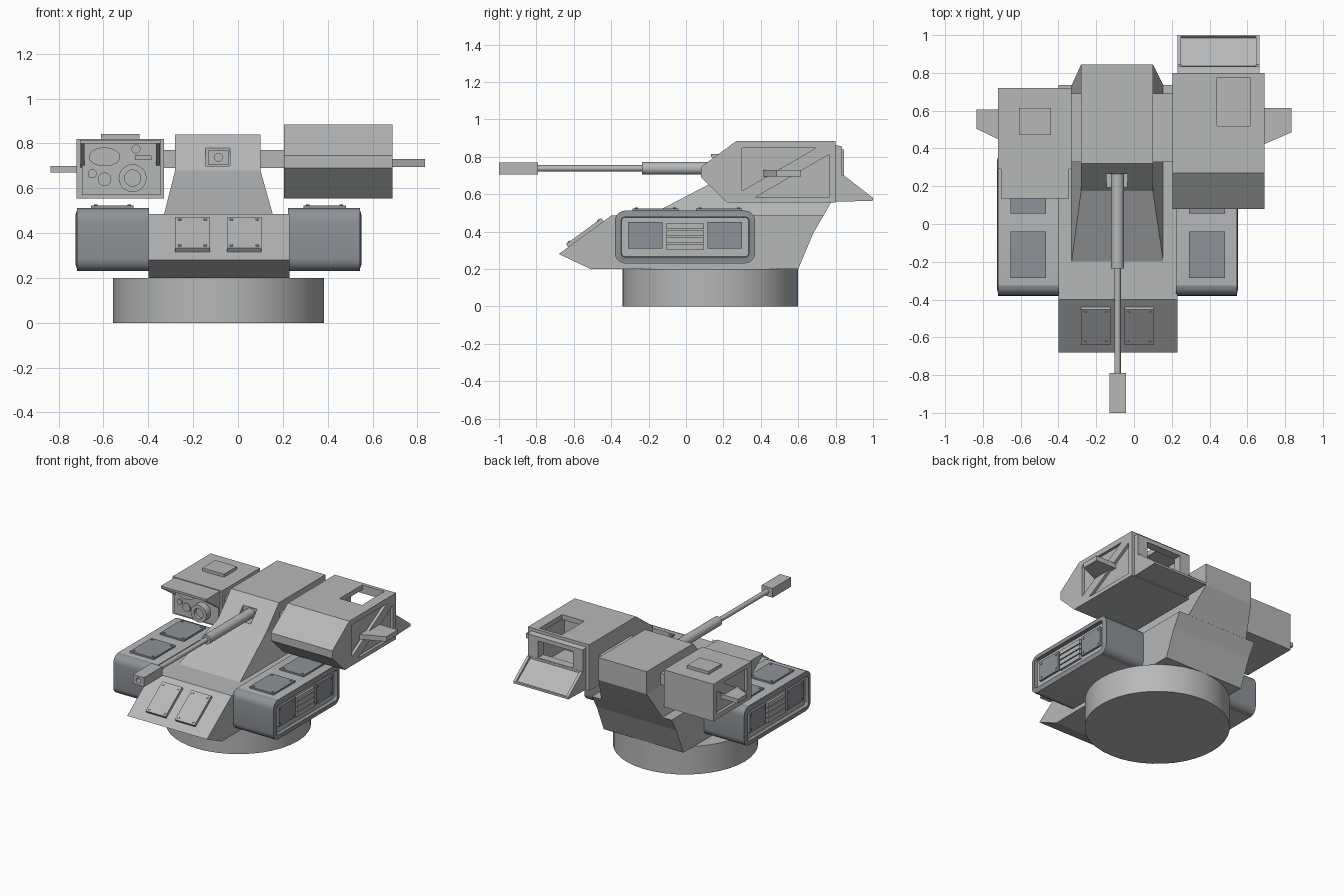
import bpy, bmesh, math
from mathutils import Matrix, Vector

cube = bpy.data.objects.get("Cube")
if cube:
    bpy.data.objects.remove(cube, do_unlink=True)

CX = -0.087  # hull centreline


def material(name, rgb):
    m = bpy.data.materials.new(name)
    m.use_nodes = True
    m.diffuse_color = (*rgb, 1)
    m.node_tree.nodes["Principled BSDF"].inputs["Base Color"].default_value = (*rgb, 1)
    return m


LIGHT = material("light grey", (0.47, 0.48, 0.485))
BLUE = material("blue grey", (0.27, 0.285, 0.31))


def finish(name, bm, mat=LIGHT):
    bmesh.ops.recalc_face_normals(bm, faces=bm.faces)
    me = bpy.data.meshes.new(name)
    bm.to_mesh(me)
    bm.free()
    ob = bpy.data.objects.new(name, me)
    bpy.context.collection.objects.link(ob)
    me.materials.append(mat)
    return ob


def loft(name, rings, mat=LIGHT):
    """Closed solid through rings of equal point count."""
    bm = bmesh.new()
    vs = [[bm.verts.new(p) for p in r] for r in rings]
    n = len(vs[0])
    bm.faces.new(vs[0])
    bm.faces.new(vs[-1])
    for a, b in zip(vs, vs[1:]):
        for i in range(n):
            j = (i + 1) % n
            bm.faces.new((a[i], a[j], b[j], b[i]))
    return finish(name, bm, mat)


def prism(name, yz, x0, x1, mat=LIGHT):
    return loft(name, [[(x, y, z) for y, z in yz] for x in (x0, x1)], mat)


def box(name, x, y, z, mat=LIGHT):
    return prism(name, [(y[0], z[0]), (y[1], z[0]), (y[1], z[1]), (y[0], z[1])], x[0], x[1], mat)


def rod(name, centre, r, length, axis, mat=LIGHT, seg=24, squash=1.0):
    bm = bmesh.new()
    rot = Vector((0, 0, 1)).rotation_difference(Vector(axis)).to_matrix().to_4x4()
    bmesh.ops.create_cone(bm, cap_ends=True, segments=seg, radius1=r, radius2=r, depth=length,
                          matrix=Matrix.Translation(centre) @ Matrix.Diagonal((1, 1, squash, 1)) @ rot)
    ob = finish(name, bm, mat)
    bpy.ops.object.select_all(action="DESELECT")
    ob.select_set(True)
    bpy.context.view_layer.objects.active = ob
    bpy.ops.object.shade_smooth_by_angle(angle=math.radians(35))
    return ob


def cut(ob, cutter):
    mod = ob.modifiers.new("cut", "BOOLEAN")
    mod.operation, mod.solver, mod.object = "DIFFERENCE", "EXACT", cutter
    bpy.context.view_layer.objects.active = ob
    bpy.ops.object.modifier_apply(modifier=mod.name)
    bpy.data.objects.remove(cutter, do_unlink=True)


def plate(name, origin, u, v, w, h, t, mat):
    """Bolted plate centred on origin, spanning u by v."""
    o, u, v = Vector(origin), Vector(u).normalized(), Vector(v).normalized()
    n = u.cross(v)
    corners = [(-1, -1), (1, -1), (1, 1), (-1, 1)]
    loft(name, [[o + u * a * w / 2 + v * b * h / 2 + n * k for a, b in corners] for k in (-0.005, t)], mat)
    for a, b in corners:
        p = o + u * a * (w / 2 - 0.02) + v * b * (h / 2 - 0.02) + n * t
        rod(name + "_bolt", p, 0.008, 0.008, n, mat, 8)


def truss_recess(ob, x, y0, y1, z0, z1, g=0.035, d=0.02):
    """Two triangular pockets that leave a diagonal strut."""
    for tri in ([(y0, z1), (y0, z0 + g), (y1 - 2 * g, z1)], [(y1, z0), (y0 + 2 * g, z0), (y1, z1 - g)]):
        cut(ob, prism("pocket", tri, x - d, x + d))


def fin(name, xr, xt, y_root, y_tip, y_back, z0, z1):
    pts = [(xr, y_root), (xt, y_tip), (xt, y_back), (xr, y_back)]
    loft(name, [[(x, y, z) for x, y in pts] for z in (z0, z1)])


# Turntable and hull
rod("base_ring", (CX, 0.13, 0.1), 0.47, 0.2, (0, 0, 1), seg=40)
prism("hull", [(-0.68, 0.28), (-0.51, 0.2), (0.6, 0.2), (0.68, 0.39), (0.735, 0.485), (-0.4, 0.485)],
      -0.40, 0.23)
for x in (-0.203, 0.028):
    plate("nose_plate", (x, -0.535, 0.386), (1, 0, 0), (0, 0.28, 0.205), 0.155, 0.235, 0.02, LIGHT)

# Turret tower
tower = loft("turret", [[(x0, y0, z), (x1, y0, z), (x1, y1, z), (x0, y1, z)] for x0, x1, y0, y1, z in (
    (-0.33, 0.155, -0.2, 0.735, 0.484), (-0.28, 0.10, 0.175, 0.845, 0.68), (-0.28, 0.10, 0.32, 0.845, 0.84))])
cut(tower, box("slot", (-0.145, -0.035), (0.1, 0.265), (0.70, 0.78)))
box("left_arm", (0.09, 0.22), (0.327, 0.69), (0.69, 0.77))
box("right_arm", (-0.34, -0.27), (0.327, 0.69), (0.69, 0.77))

# Gun
rod("gun_sleeve", (CX, 0.02, 0.738), 0.034, 0.51, (0, 1, 0))
rod("gun_barrel", (CX, -0.5, 0.738), 0.017, 0.6, (0, 1, 0), seg=16)
muzzle = box("muzzle", (CX - 0.044, CX + 0.044), (-1.0, -0.79), (0.704, 0.77))
cut(muzzle, rod("bore", (CX, -1, 0.738), 0.018, 0.08, (0, 1, 0), seg=16))


# Side pods
def side_pod(s):
    X = lambda v: CX + s * v
    r, y0, y1, z0, z1 = 0.055, -0.38, 0.37, 0.23, 0.512
    outline = []
    for k, (cy, cz) in enumerate(((y1 - r, z1 - r), (y0 + r, z1 - r), (y0 + r, z0 + r), (y1 - r, z0 + r))):
        for i in range(6):
            a = math.radians(90 * k + 18 * i)
            outline.append((cy + r * math.cos(a), cz + r * math.sin(a)))
    pod = prism("side_pod", outline, X(0.31), X(0.632))
    me = pod.data
    me.materials.append(BLUE)
    bm = bmesh.new()
    bm.from_mesh(me)
    cap = max(bm.faces, key=lambda f: s * f.calc_center_median().x)
    rim = bmesh.ops.inset_region(bm, faces=[cap], thickness=0.013)["faces"]
    rim += bmesh.ops.inset_region(bm, faces=[cap], thickness=0.02, depth=0.006)["faces"]
    rim += bmesh.ops.inset_region(bm, faces=[cap], thickness=0.003, depth=-0.026)["faces"]
    bm.normal_update()
    for f in bm.faces:
        f.material_index = int(f in rim or abs(f.normal.y) > 0.1)
    bm.to_mesh(me)
    bm.free()
    bpy.ops.object.select_all(action="DESELECT")
    pod.select_set(True)
    bpy.context.view_layer.objects.active = pod
    bpy.ops.object.shade_smooth_by_angle(angle=math.radians(25))
    for y in (-0.163, 0.177):
        plate("pod_top_plate", (X(0.473), y, 0.512), (1, 0, 0), (0, 1, 0), 0.19, 0.245, 0.012, BLUE)
    for y in (-0.217, 0.207):
        plate("pod_side_plate", (X(0.612), y, 0.38), (0, s, 0), (0, 0, 1), 0.185, 0.14, 0.015, BLUE)
    for i in range(4):
        z = 0.303 + i * 0.037
        box("pod_louvre", (X(0.60), X(0.628)), (-0.108, 0.095), (z, z + 0.03))


side_pod(1)
side_pod(-1)

# Left launcher box, hollow with roof hatch and rear opening
launcher = prism("launcher_box", [(0.08, 0.745), (0.08, 0.69), (0.22, 0.555), (0.80, 0.555), (0.80, 0.885),
                                  (0.27, 0.885)], 0.205, 0.69)
cut(launcher, box("hollow", (0.25, 0.645), (0.45, 0.775), (0.60, 0.85)))
cut(launcher, box("roof_hole", (0.44, 0.615), (0.52, 0.775), (0.8, 0.95)))
cut(launcher, box("rear_hole", (0.31, 0.585), (0.7, 0.9), (0.705, 0.825)))
truss_recess(launcher, 0.69, 0.30, 0.765, 0.583, 0.847)
frame = prism("rear_frame", [(0.79, 0.56), (0.835, 0.56), (0.835, 0.855), (0.79, 0.865)], 0.23, 0.665)
cut(frame, box("frame_hole", (0.31, 0.585), (0.7, 0.9), (0.705, 0.825)))
scoop = prism("rear_scoop", [(0.83, 0.56), (1.0, 0.565), (1.0, 0.58), (0.845, 0.70), (0.83, 0.70)], 0.23, 0.665)
cut(scoop, prism("scoop_hollow", [(0.836, 0.685), (0.985, 0.575), (1.1, 0.7), (0.836, 0.8)], 0.25, 0.645))
fin("left_fin", 0.66, 0.833, 0.41, 0.485, 0.615, 0.695, 0.73)

# Right sensor box with hood
sensor = box("sensor_box", (-0.72, -0.33), (0.29, 0.72), (0.555, 0.82))
truss_recess(sensor, -0.72, 0.34, 0.68, 0.59, 0.79)
fin("right_fin", -0.69, -0.835, 0.435, 0.505, 0.605, 0.67, 0.70)
box("sensor_hatch", (-0.61, -0.44), (0.47, 0.615), (0.815, 0.842))
box("hood", (-0.705, -0.345), (0.135, 0.3), (0.80, 0.815))
for x in (-0.703, -0.365):
    prism("hood_cheek", [(0.135, 0.80), (0.3, 0.80), (0.3, 0.685)], x, x + 0.018)
box("sensor_face", (-0.695, -0.345), (0.275, 0.30), (0.57, 0.80))
for name, x, z, r, d, q in (("wide_lens", -0.595, 0.74, 0.07, 0.02, 0.6), ("small_lens", -0.455, 0.775, 0.02, 0.02, 1),
                            ("dot_lens", -0.65, 0.665, 0.02, 0.02, 1), ("round_lens", -0.595, 0.64, 0.03, 0.02, 1)):
    rod(name, (x, 0.275, z), r, d, (0, 1, 0), squash=q)
main = rod("main_lens", (-0.47, 0.255, 0.645), 0.062, 0.06, (0, 1, 0))
cut(main, rod("lens_bore", (-0.47, 0.225, 0.645), 0.036, 0.05, (0, 1, 0)))
box("lens_slot", (-0.46, -0.385), (0.268, 0.28), (0.726, 0.745))
